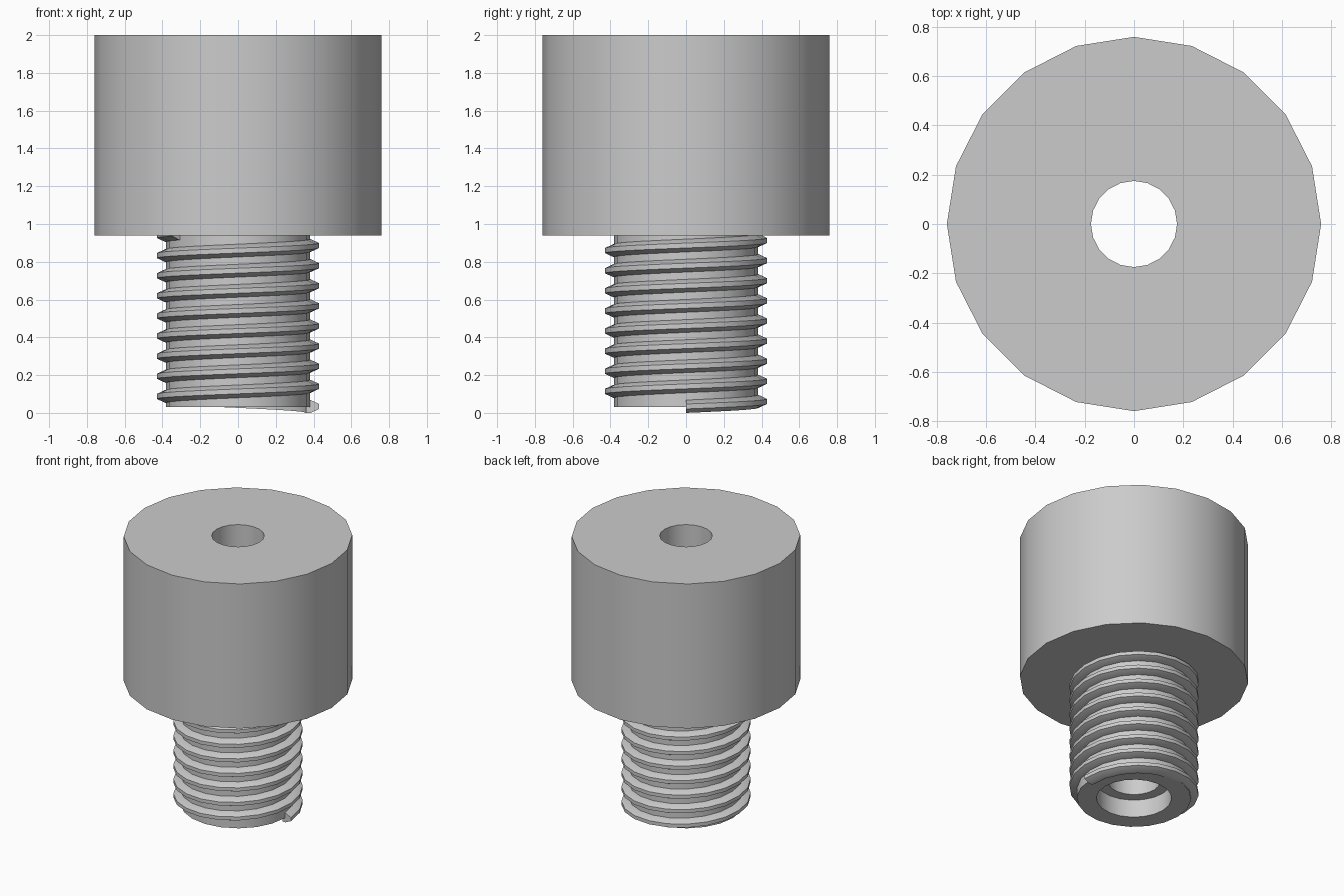
import bpy, bmesh, math

cube = bpy.data.objects.get("Cube")
if cube:
    bpy.data.objects.remove(cube, do_unlink=True)

SIDES = 20
STEP = 2 * math.pi / SIDES

grey = bpy.data.materials.new("plain grey")
grey.use_nodes = True
grey.diffuse_color = (0.6, 0.6, 0.6, 1)
grey.node_tree.nodes["Principled BSDF"].inputs["Base Color"].default_value = grey.diffuse_color


def sweep(name, profile, steps, pitch=0.0, closed=True):
    """Turn a closed (radius, z) profile about z, rising by pitch per turn."""
    bm = bmesh.new()
    rings = []
    for i in range(steps if closed else steps + 1):
        a = i * STEP
        rise = pitch * i / SIDES
        rings.append([bm.verts.new((r * math.cos(a), r * math.sin(a), z + rise))
                      for r, z in profile])
    n = len(profile)
    for i in range(steps):
        a, b = rings[i], rings[(i + 1) % len(rings)]
        for j in range(n):
            k = (j + 1) % n
            bm.faces.new((a[j], b[j], b[k], a[k]))
    if not closed:
        bm.faces.new(rings[0])
        bm.faces.new(rings[-1][::-1])
    bmesh.ops.recalc_face_normals(bm, faces=bm.faces)
    mesh = bpy.data.meshes.new(name)
    bm.to_mesh(mesh)
    bm.free()
    mesh.materials.append(grey)
    obj = bpy.data.objects.new(name, mesh)
    bpy.context.collection.objects.link(obj)
    bpy.ops.object.select_all(action='DESELECT')
    obj.select_set(True)
    bpy.context.view_layer.objects.active = obj
    bpy.ops.object.shade_smooth_by_angle(angle=math.radians(30))
    return obj


# Head and shank in one turned body, with a stepped through bore
HEAD_R, SHANK_R, BORE_R, MOUTH_R = 0.76, 0.38, 0.175, 0.25
TOP, SHOULDER, LEDGE, BOTTOM = 2.0, 0.94, 0.16, 0.03
sweep("head_and_shank", [
    (HEAD_R, TOP), (HEAD_R, SHOULDER), (SHANK_R, SHOULDER), (SHANK_R, BOTTOM),
    (MOUTH_R, BOTTOM), (MOUTH_R, LEDGE), (BORE_R, LEDGE), (BORE_R, TOP)], SIDES)

# Right-handed screw thread, its upper end running into the head
MID, ROOT, CREST = 0.034, 0.034, 0.013
sweep("screw_thread", [
    (0.36, MID - ROOT), (0.385, MID - ROOT), (0.43, MID - CREST),
    (0.43, MID + CREST), (0.385, MID + ROOT), (0.36, MID + ROOT)],
    8 * SIDES + 12, pitch=0.1065, closed=False)
